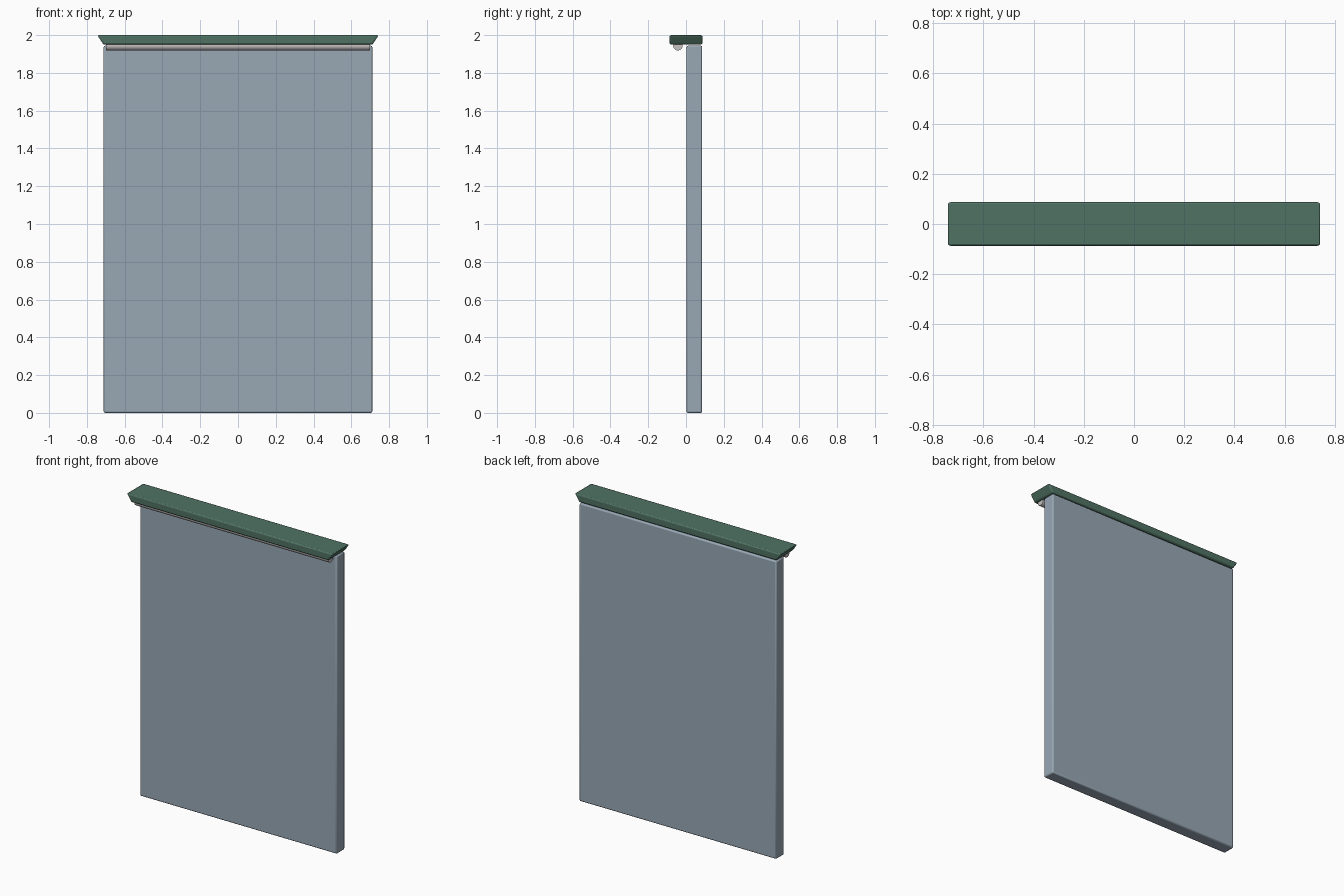
import bpy, bmesh, math
from mathutils import Matrix

if "Cube" in bpy.data.objects:
    bpy.data.objects.remove(bpy.data.objects["Cube"])


def material(name, rgb):
    m = bpy.data.materials.new(name)
    m.diffuse_color = (*rgb, 1)
    m.use_nodes = True
    m.node_tree.nodes["Principled BSDF"].inputs["Base Color"].default_value = m.diffuse_color
    return m


def finish(name, bm, mat, bevel=0):
    me = bpy.data.meshes.new(name)
    bm.to_mesh(me)
    bm.free()
    me.materials.append(mat)
    ob = bpy.data.objects.new(name, me)
    bpy.context.collection.objects.link(ob)
    if bevel:
        mod = ob.modifiers.new("rounded_edges", "BEVEL")
        mod.width = bevel
        mod.segments = 2
    bpy.ops.object.select_all(action='DESELECT')
    ob.select_set(True)
    bpy.context.view_layer.objects.active = ob
    bpy.ops.object.shade_smooth_by_angle(angle=math.radians(35))
    return ob


def box(x_top, x_bottom, y0, y1, z0, z1):
    """Box centred on x, whose top and bottom widths may differ."""
    bm = bmesh.new()
    bmesh.ops.create_cube(bm, size=1)
    for v in bm.verts:
        half = x_top if v.co.z > 0 else x_bottom
        v.co.x *= 2 * half
        v.co.y = y1 if v.co.y > 0 else y0
        v.co.z = z1 if v.co.z > 0 else z0
    return bm


panel_mat = material("blue_grey", (0.314, 0.392, 0.462))
cap_mat = material("dark_green", (0.08, 0.17, 0.127))
tube_mat = material("pale_grey", (0.58, 0.55, 0.55))

# Upright board
finish("panel", box(0.711, 0.711, 0.003, 0.086, 0, 1.944), panel_mat, 0.008)

# Overhanging cap with slanted ends
finish("top_cap", box(0.745, 0.712, -0.087, 0.087, 1.95, 2.0), cap_mat, 0.008)

# Lamp tube under the front overhang
bm = bmesh.new()
bmesh.ops.create_cone(bm, cap_ends=True, segments=24, radius1=0.025,
                      radius2=0.025, depth=1.40,
                      matrix=Matrix.Translation((0, -0.043, 1.944))
                      @ Matrix.Rotation(math.pi / 2, 4, 'Y'))
finish("lamp_tube", bm, tube_mat)
